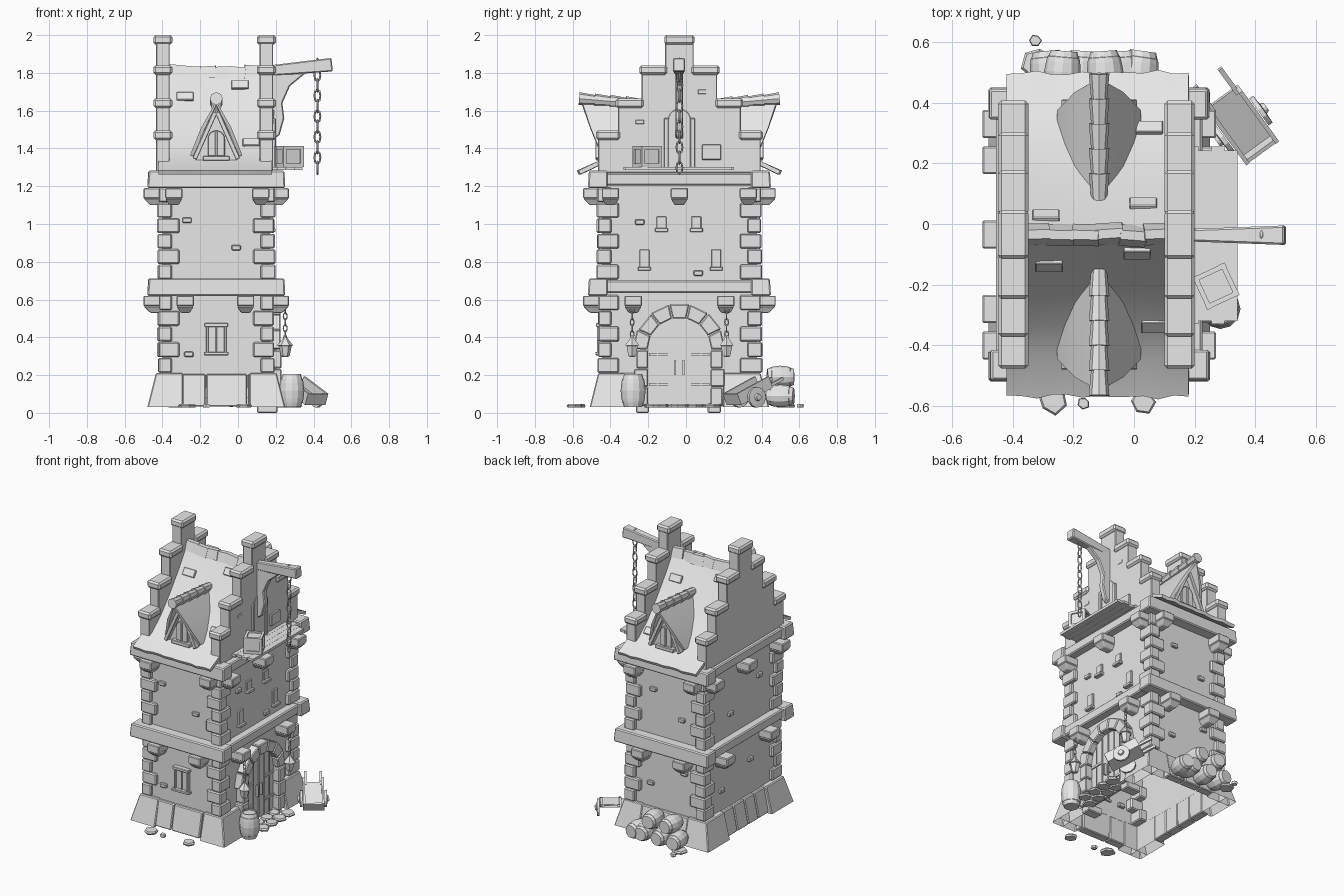
import bpy, bmesh, math, random
from mathutils import Matrix, Vector

random.seed(4)
if bpy.data.objects.get("Cube"):
    bpy.data.objects.remove(bpy.data.objects["Cube"])

grey = bpy.data.materials.new("stone grey")
grey.use_nodes = True
grey.diffuse_color = (0.8, 0.8, 0.8, 1)
grey.node_tree.nodes["Principled BSDF"].inputs["Base Color"].default_value = (0.8, 0.8, 0.8, 1)

CX, CY, HX, HY = -0.115, -0.035, 0.285, 0.41     # tower centre and half sizes
T, I = Matrix.Translation, Matrix.Identity(4)
R = lambda deg, axis: Matrix.Rotation(math.radians(deg), 4, axis)


def side(k):
    """Frame of wall k (0 front, 1 left, 2 back, 3 right), outward is local -y."""
    return T((CX, CY, 0)) @ R(90 * k, 'Z') @ T((0, -(HX if k % 2 else HY), 0))


def finish(bm, name, bevel=0.0, solid=0.0):
    bmesh.ops.recalc_face_normals(bm, faces=bm.faces)
    me = bpy.data.meshes.new(name)
    bm.to_mesh(me)
    bm.free()
    me.materials.append(grey)
    ob = bpy.data.objects.new(name, me)
    bpy.context.collection.objects.link(ob)
    if solid:      # smooth shell with sharp rims
        me.shade_smooth()
        mod = ob.modifiers.new("thickness", 'SOLIDIFY')
        mod.thickness, mod.offset = solid, -1
        ob.modifiers.new("sharp rims", 'EDGE_SPLIT').split_angle = math.radians(40)
    if bevel:
        mod = ob.modifiers.new("worn edges", 'BEVEL')
        mod.width, mod.segments = bevel, 1


def box(bm, x, y, z, m=I, top=(0, 0, 0, 0), base=True):
    """Box from ranges; top shifts x0, x1, y0, y1 of the upper face; base=False leaves it open below."""
    v = [bm.verts.new(m @ Vector((x[i] + k * top[i], y[j] + k * top[2 + j], z[k])))
         for k in (0, 1) for j in (0, 1) for i in (0, 1)]
    faces = ((0, 1, 3, 2), (4, 5, 7, 6), (0, 1, 5, 4), (2, 3, 7, 6), (0, 2, 6, 4), (1, 3, 7, 5))
    for f in faces if base else faces[1:]:
        bm.faces.new([v[i] for i in f])


def lathe(bm, profile, m=I, n=10, wobble=0.0):
    """Closed turned shape from (radius, height) pairs."""
    spin = [1 + random.uniform(-wobble, wobble) for _ in range(n)]
    rings = [[bm.verts.new(m @ Vector((r * s * math.cos(i * math.tau / n), r * s * math.sin(i * math.tau / n), z)))
              for i, s in enumerate(spin)] for r, z in profile]
    for a, b in zip(rings, rings[1:]):
        for i in range(n):
            bm.faces.new((a[i], a[(i + 1) % n], b[(i + 1) % n], b[i]))
    bm.faces.new(rings[0])
    bm.faces.new(rings[-1])


def prism(bm, pts, y, m=I):
    """Extrude an (x, z) outline along local y."""
    a, b = ([bm.verts.new(m @ Vector((p, d, q))) for p, q in pts] for d in y)
    bm.faces.new(a)
    bm.faces.new(b)
    for i in range(len(pts)):
        j = (i + 1) % len(pts)
        bm.faces.new((a[i], a[j], b[j], b[i]))


def arch(w, z0, zs, n=10):
    return [(-w, z0), (w, z0)] + [(w * math.cos(math.pi * i / n), zs + w * math.sin(math.pi * i / n)) for i in range(n + 1)]


def chain(name, x, y, z0, z1, n, w):
    """Links as closed curves, each turned a quarter from the last."""
    cu = bpy.data.curves.new(name, 'CURVE')
    cu.dimensions, cu.bevel_depth, cu.bevel_resolution = '3D', w * 0.32, 0
    cu.materials.append(grey)
    h = (z1 - z0) / n * 0.62
    for i in range(n):
        sp = cu.splines.new('POLY')
        sp.points.add(7)
        sp.use_cyclic_u = True
        for t, pt in enumerate(sp.points):
            a, b = w * math.cos(t * math.pi / 4), h * math.sin(t * math.pi / 4)
            pt.co = (x + a * (i % 2), y + a * (1 - i % 2), z0 + (i + 0.5) * (z1 - z0) / n + b, 1)
    bpy.context.collection.objects.link(bpy.data.objects.new(name, cu))


# Walls, hollow and open below
bm = bmesh.new()
box(bm, (CX - HX, CX + HX), (CY - HY, CY + HY), (0.08, 1.25), base=False)
finish(bm, "tower_walls")

# Flared plinth: hollow corner blocks, recessed middle stones, feet
bm = bmesh.new()
for sx in (-1, 1):
    for sy in (-1, 1):
        for ix, iy in ((0.18, HY), (HX, 0.235)):
            x = sorted((CX + sx * 0.365, CX + sx * (ix - 0.005)))
            y = sorted((CY + sy * 0.475, CY + sy * (iy - 0.005)))
            box(bm, x, y, (0.03, 0.21), I, (0.045 * (sx < 0), -0.045 * (sx > 0), 0.045 * (sy < 0), -0.045 * (sy > 0)), False)
for k, joints in ((0, (-0.18, -0.055, 0.165, 0.18)), (2, (-0.18, -0.05, 0.08, 0.18)), (3, (-0.235, -0.11, 0.01, 0.12, 0.235))):
    for a, b in zip(joints, joints[1:]):
        box(bm, (a + 0.002, b - 0.002), (-0.055, 0.005), (0.035, 0.205), side(k), (0, 0, 0.035, 0))
finish(bm, "plinth_stones", 0.006)
bm = bmesh.new()
for y in (-0.23, 0.15):
    box(bm, (0.1, 0.21), (y - 0.035, y + 0.035), (0, 0.05))
finish(bm, "door_footings", 0.006)

# Corner quoins
bm = bmesh.new()
for z0, z1, n in ((0.21, 0.625, 5), (0.705, 1.195, 6)):
    for sx in (-1, 1):
        for sy in (-1, 1):
            for i in range(n):
                long = i % 2
                o = random.uniform(0.018, 0.03)
                x = sorted((CX + sx * (HX + o), CX + sx * (HX - (0.09 if long else 0.05))))
                y = sorted((CY + sy * (HY + o), CY + sy * (HY - (0.05 if long else 0.09))))
                s = (z1 - z0) / n
                box(bm, x, y, (z0 + i * s + 0.002, z0 + i * s + s - 0.002))
finish(bm, "corner_quoins", 0.007)

# Beam belts with projecting ends, and brackets under them
for name, z in (("lower_belt", 0.62), ("upper_belt", 1.19)):
    bm = bmesh.new()
    for k in range(4):
        if k % 2:
            box(bm, (-0.43, 0.43), (-0.055, 0.03), (z + 0.015, z + 0.08), side(k))
        else:
            box(bm, (-0.365, 0.365), (-0.075, 0.03), (z, z + 0.092), side(k), (0.008, -0.004, 0.006, 0))
    finish(bm, name, 0.007)
bm = bmesh.new()
for z, front, flank in ((0.62, (-0.165, 0.155), (-0.245, 0.245)), (1.19, (-0.225, 0.235), (-0.365, 0, 0.365))):
    for k in range(4):
        for u in (flank if k % 2 else front):
            m = side(k) @ T((u, 0, z))
            box(bm, (-0.046, 0.046), (-0.1, 0.012), (-0.055, 0), m)
            box(bm, (-0.025, 0.025), (-0.065, 0.012), (-0.09, -0.055), m, (-0.021, 0.021, -0.035, 0))
finish(bm, "belt_brackets", 0.005)

# Loose bricks standing out of the walls
bm = bmesh.new()
for k, u, z in ((0, -0.155, 1.02), (0, 0.105, 0.875), (0, -0.145, 0.31), (1, -0.21, 1.01), (1, 0.1, 0.74),
                (2, -0.1, 1.03), (2, 0.12, 0.87), (2, 0.14, 0.5), (2, -0.12, 0.37), (3, 0.2, 1.0),
                (3, -0.12, 0.85), (3, 0.1, 0.45), (3, -0.22, 0.35), (1, -0.21, 1.54), (1, 0.12, 1.7), (3, 0.1, 1.5)):
    box(bm, (u - 0.025, u + 0.025), (-0.018, 0.02), (z - 0.014, z + 0.014), side(k))
finish(bm, "loose_bricks", 0.005)

# Stepped gables with cap stones
steps = [(0.075, 2.0), (0.2, 1.84), (0.325, 1.665), (0.43, 1.495)]
bm, caps = bmesh.new(), bmesh.new()
for gx in (-0.398, 0.15):
    prev = 0
    for half, top in steps:
        box(bm, (gx - 0.036, gx + 0.036), (CY - half, CY + half), (1.27, top - 0.02))
        spans = [(-half - 0.005, half + 0.005)] if not prev else [(-half - 0.012, 0.01 - prev), (prev - 0.01, half + 0.012)]
        for a, b in spans:
            box(caps, (gx - 0.05, gx + 0.05), (CY + a, CY + b), (top - 0.05, top))
        prev = half
finish(bm, "stepped_gables", 0.004)
finish(caps, "gable_caps", 0.011)

# Curved, slightly sagging roof with uneven eaves
sag = lambda x: -0.025 * math.cos((x - CX) / 0.3 * math.pi / 2)
profile = [(-0.535, 1.283), (-0.4, 1.347), (-0.3, 1.432), (-0.2, 1.55), (-0.1, 1.685), (0, 1.84)]
profile += [(-y, z) for y, z in reversed(profile[:-1])]
bm = bmesh.new()
cols = []
for i in range(13):
    x, e = -0.42 + i * 0.05, random.uniform(-0.015, 0.015)
    cols.append([bm.verts.new((x, CY + y * (1 + (e if abs(y) > 0.5 else 0)), z + sag(x) * (z - 1.283) / 0.55)) for y, z in profile])
for a, b in zip(cols, cols[1:]):
    for j in range(len(profile) - 1):
        bm.faces.new((a[j], a[j + 1], b[j + 1], b[j]))
finish(bm, "roof", solid=0.022)

# Ridge tiles and a few raised roof tiles
bm = bmesh.new()
for i in range(6):
    x = -0.365 + i * 0.08
    prism(bm, [(-0.036, -0.05), (-0.015, 0.012), (0.015, 0.012), (0.036, -0.05)], (0, 0.088),
          T((x, CY, 1.845 + sag(x + 0.04))) @ R(-90, 'Z') @ R(random.uniform(-7, 7), 'X') @ R(random.uniform(-5, 5), 'Z'))
finish(bm, "ridge_tiles")
bm = bmesh.new()
for k, tiles in ((0, ((-0.165, 0.1, 1.672, 56), (0.125, 0.06, 1.735, 56), (0.185, 0.3, 1.428, 46))),
                 (2, ((0.175, 0.06, 1.735, 56), (-0.145, 0.1, 1.672, 56), (-0.165, 0.35, 1.388, 42)))):
    for u, o, z, tilt in tiles:
        m = T((CX, CY, 0)) @ R(90 * k, 'Z') @ T((u, -o, z)) @ R(tilt, 'X')
        box(bm, (-0.045, 0.045), (-0.025, 0.025), (-0.01, 0.012), m)
finish(bm, "raised_roof_tiles", 0.003)

# Dormers on both slopes
for k, name in ((0, "front"), (2, "back")):
    m = T((CX, CY, 0)) @ R(90 * k, 'Z')
    bm = bmesh.new()
    ridge = [bm.verts.new(m @ Vector(p)) for p in ((0, -0.1, 1.635), (0, -0.515, 1.65))]
    for s in (-1, 1):
        mid = [bm.verts.new(m @ Vector((s * 0.08, y, 1.51))) for y in (-0.16, -0.47)]
        low = [bm.verts.new(m @ Vector((s * 0.138, y, 1.365))) for y in (-0.235, -0.41)]
        for a, b in ((ridge, mid), (mid, low)):
            bm.faces.new((a[0], a[1], b[1], b[0]))
    finish(bm, name + "_dormer_roof", solid=0.02)
    bm = bmesh.new()
    prism(bm, [(-0.115, 1.33), (0.115, 1.33), (0.065, 1.5), (0, 1.61), (-0.065, 1.5)], (-0.41, -0.2), m)
    prism(bm, arch(0.045, 1.36, 1.45), (-0.425, -0.4), m)
    box(bm, (-0.07, 0.07), (-0.44, -0.4), (1.335, 1.36), m)
    box(bm, (-0.006, 0.006), (-0.433, -0.4), (1.36, 1.49), m)
    for s in (-1, 1):
        box(bm, (-0.012, 0.012), (-0.445, -0.4), (0, 0.27), m @ T((s * 0.115, 0, 1.345)) @ R(-s * 24, 'Y'))
    finish(bm, name + "_dormer_wall", 0.003)
    bm = bmesh.new()
    for i in range(5):
        lathe(bm, [(0.026, 0), (0.034, 0.088)], m @ T((0, -0.115 - i * 0.082, 1.628 + i * 0.007)) @ R(85, 'X'), 8)
    finish(bm, name + "_dormer_ridge")

# Arched entrance: surround, door leaves, straps
m = side(1)
bm = bmesh.new()
for i in range(7):
    box(bm, (-0.036, 0.036), (-0.055, 0.02), (0.165, 0.235 + random.uniform(-0.004, 0.008)),
        m @ T((0, 0, 0.335)) @ R((i - 3) * 180 / 7, 'Y'), (0.0, 0.0, 0, 0) if i < 0 else (-0.017, 0.017, 0, 0))
for s in (-1, 1):
    for i in range(3):
        x = sorted((s * 0.165, s * (0.228 + 0.012 * (i % 2))))
        box(bm, x, (-0.06, 0.005), (0.04 + i * 0.098, 0.135 + i * 0.098), m)
finish(bm, "entrance_arch", 0.006)
bm = bmesh.new()
prism(bm, arch(0.17, 0.04, 0.335, 12), (-0.012, 0.005), m)
finish(bm, "door_panel")
bm = bmesh.new()
for u in (-0.115, -0.058, 0, 0.058, 0.115):
    box(bm, (u - 0.003, u + 0.003), (-0.018, 0), (0.05, 0.33 + math.sqrt(0.0272 - u * u)), m)
for s in (-1, 1):
    for z in (0.15, 0.31):
        box(bm, sorted((s * 0.16, s * 0.06)), (-0.02, 0), (z - 0.008, z + 0.008), m)
    box(bm, (s * 0.022 - 0.005, s * 0.022 + 0.005), (-0.03, 0), (0.2, 0.28), m)
finish(bm, "door_ironwork")

# Front window, slit windows, loft door
bm = bmesh.new()
m = side(0)
box(bm, (-0.045, 0.045), (-0.012, 0.01), (0.32, 0.46), m)
for a, b, z0, z1, d in ((-0.055, -0.04, 0.32, 0.46, 0.025), (0.04, 0.055, 0.32, 0.46, 0.025),
                        (-0.062, 0.062, 0.455, 0.475, 0.032), (-0.066, 0.066, 0.305, 0.322, 0.035), (-0.005, 0.005, 0.32, 0.46, 0.02)):
    box(bm, (a, b), (-d, 0.01), (z0, z1), m)
m = side(1)
for y, z in ((-0.13, 0.97), (0.055, 0.97), (-0.22, 0.765), (0.16, 0.765)):
    box(bm, (y - CY - 0.026, y - CY + 0.026), (-0.012, 0.01), (z, z + 0.07 + 0.03 * (z < 0.9)), m)
    box(bm, (y - CY - 0.034, y - CY + 0.034), (-0.028, 0.01), (z - 0.012, z + 0.008), m)
prism(bm, arch(0.06, 1.29, 1.55), (-0.02, 0.01), m)
for s in (-1, 1):
    box(bm, (s * 0.07 - 0.012, s * 0.07 + 0.012), (-0.03, 0.01), (1.29, 1.56), m)
box(bm, (0.12, 0.22), (-0.03, 0.01), (1.34, 1.42), m)
finish(bm, "windows_and_loft_door", 0.003)

# Loading platform and crate
bm = bmesh.new()
for i in range(4):
    box(bm, (0.17 + i * 0.043, 0.212 + i * 0.043), (-0.33 + 0.01 * (i % 2), 0.255 - 0.012 * (i % 2)), (1.285, 1.303))
finish(bm, "loading_platform")
bm = bmesh.new()
s, m = 0.05, T((0.27, -0.205, 1.303)) @ R(25, 'Z')
box(bm, (-s, s), (-s, s), (0.01, 2 * s), m)
for i in (-1, 1):
    for j in (-1, 1):
        box(bm, (i * s - 0.009, i * s + 0.009), (j * s - 0.009, j * s + 0.009), (0, 2 * s + 0.01), m)
    for z in (0, 2 * s - 0.008):
        box(bm, (-s, s), (i * s - 0.008, i * s + 0.008), (z, z + 0.018), m)
        box(bm, (i * s - 0.008, i * s + 0.008), (-s, s), (z, z + 0.018), m)
finish(bm, "crate")

# Hoist: beam widening to its tip, curved brace and chain
bm = bmesh.new()
box(bm, (-0.028, 0.028), (-0.022, 0.018), (0, 0.33), T((0.17, CY, 1.812)) @ R(84.5, 'Y'), (-0.008, 0.008, -0.012, 0.012))
prism(bm, [(0.17, 1.44), (0.22, 1.47), (0.245, 1.56), (0.235, 1.64), (0.275, 1.73), (0.36, 1.8), (0.3, 1.815), (0.17, 1.81)], (CY - 0.02, CY + 0.02))
finish(bm, "hoist", 0.006)
chain("hoist_chain", 0.42, CY, 1.27, 1.87, 11, 0.016)

# Hanging lanterns beside the door
for y, name in ((-0.285, "right"), (0.215, "left")):
    chain(name + "_lantern_chain", 0.25, y, 0.4, 0.56, 5, 0.01)
    bm = bmesh.new()
    lathe(bm, [(0.014, 0.295), (0.024, 0.305), (0.034, 0.355), (0.042, 0.358), (0.012, 0.395), (0.008, 0.41)], T((0.25, y, 0)), 6)
    finish(bm, name + "_lantern")


# Barrels: one by the door, a pile behind
def barrel(bm, m, r, h):
    lathe(bm, [(r * 0.72, 0), (r * 0.84, h * 0.14), (r * 0.88, h * 0.15), (r * 0.94, h * 0.27), (r, h * 0.5), (r * 0.94, h * 0.73),
               (r * 0.88, h * 0.85), (r * 0.84, h * 0.86), (r * 0.72, h), (r * 0.64, h), (r * 0.64, h * 0.95)], m, 12)


bm = bmesh.new()
barrel(bm, T((0.285, -0.28, 0.03)), 0.066, 0.175)
finish(bm, "door_barrel")
bm = bmesh.new()
for x, z, a in ((-0.29, 0.09, 6), (-0.165, 0.09, -4), (-0.04, 0.09, 3), (-0.23, 0.19, -5), (-0.1, 0.19, 4), (0.03, 0.09, -8)):
    barrel(bm, T((x, 0.57, z)) @ R(a, 'Z') @ R(90, 'X'), 0.06, 0.14)
finish(bm, "barrel_pile")

# Handcart
m = T((0.35, 0.335, 0.125)) @ R(36, 'Z') @ R(24, 'X')
bm = bmesh.new()
box(bm, (-0.06, 0.06), (-0.12, 0.1), (-0.035, -0.02), m)
for s in (-1, 1):
    box(bm, (s * 0.06 - 0.007, s * 0.06 + 0.007), (-0.125, 0.1), (-0.035, 0.03), m)
    box(bm, (s * 0.05 - 0.008, s * 0.05 + 0.008), (0.08, 0.19), (-0.03, -0.014), m)
    lathe(bm, [(0.055, 0), (0.055, 0.016), (0.02, 0.018), (0.016, 0.03)], m @ T((s * 0.07, -0.025, -0.035)) @ R(s * 90, 'Y'), 12)
box(bm, (-0.06, 0.06), (-0.125, -0.112), (-0.035, 0.025), m)
finish(bm, "handcart")

# Flat ground rocks and paving at the door
bm = bmesh.new()
rocks = [(-0.265, -0.58, 0.05), (-0.165, -0.59, 0.02), (0.03, -0.585, 0.04), (-0.325, 0.605, 0.02), (-0.32, 0.53, 0.05)]
rocks += [(0.22 + 0.07 * (i % 2), -0.18 + 0.045 * i, 0.045) for i in range(8)]
for x, y, r in rocks:
    lathe(bm, [(r * 0.9, 0.028), (r, 0.038), (r * 0.85, 0.048)], T((x, y, 0)) @ R(random.uniform(0, 60), 'Z'), 6, 0.15)
finish(bm, "ground_stones")
